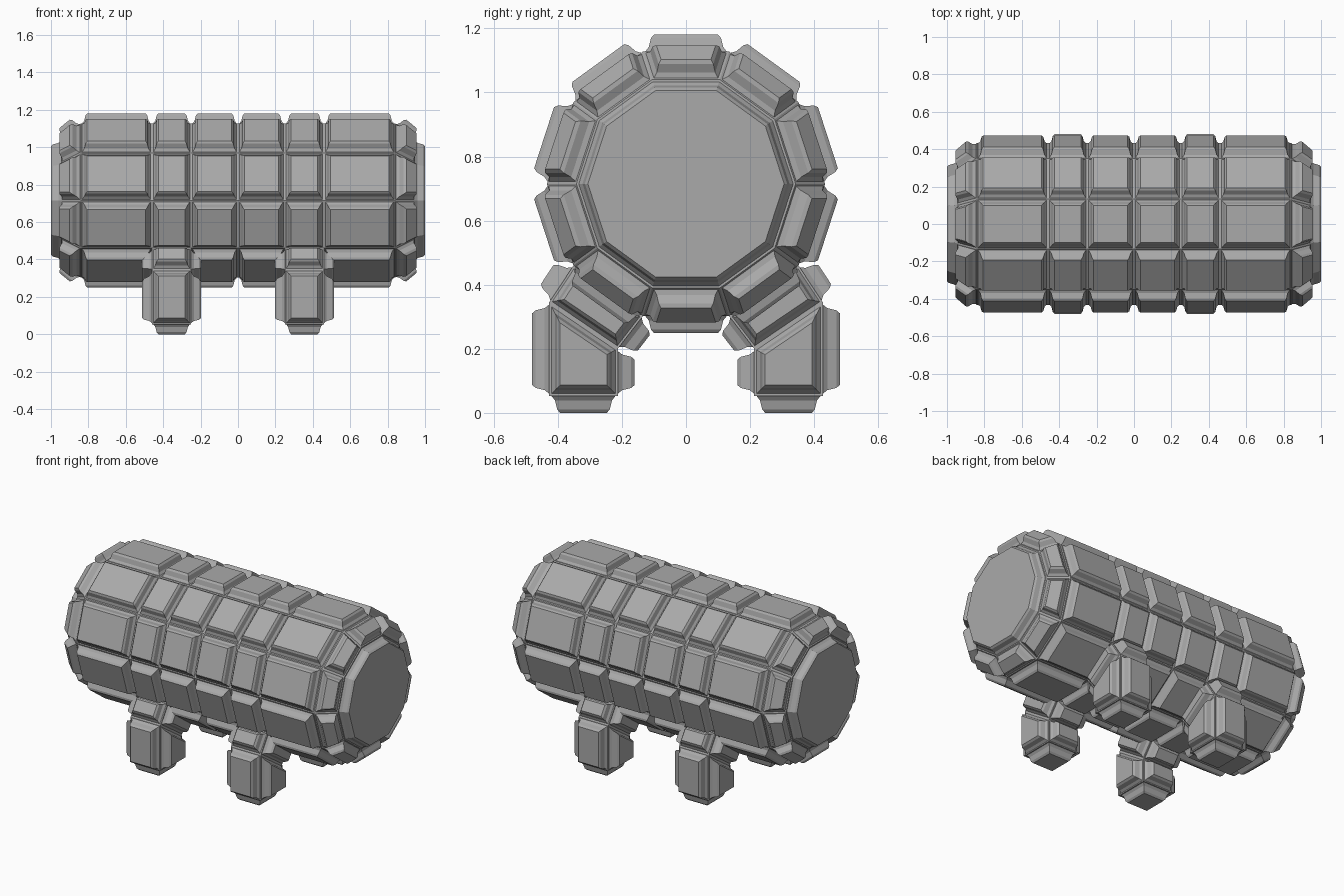
import bpy
import bmesh
from math import cos, sin, pi

SIDES = 10
AXIS_Z = 0.715
RADIUS, CAP_RADIUS = 0.434, 0.342
SEAMS = [0.0, 0.25, 0.46, 0.84]
CAP_X = 0.947
# Panel relief: (inward step, outward step)
RELIEF = [(0.007, 0.0), (0.011, 0.014), (0.007, 0.028), (0.009, 0.011)]

cube = bpy.data.objects.get("Cube")
if cube:
    bpy.data.objects.remove(cube, do_unlink=True)

grey = bpy.data.materials.new("plain grey")
grey.use_nodes = True
colour = (0.4, 0.4, 0.4, 1)
grey.diffuse_color = colour
grey.node_tree.nodes["Principled BSDF"].inputs["Base Color"].default_value = colour


def ring(bm, x, r):
    return [bm.verts.new((x, r * cos(2 * pi * k / SIDES), AXIS_Z + r * sin(2 * pi * k / SIDES)))
            for k in range(SIDES)]


def extrude_to(bm, face, place):
    """Extrude a face and move each new corner to place(corner)."""
    new = bmesh.ops.extrude_discrete_faces(bm, faces=[face])["faces"][0]
    for v in new.verts:
        v.co.y, v.co.z = place(v.co)
    return new


bm = bmesh.new()

# Ten-sided barrel with chamfered ends
stations = [(x, RADIUS) for x in SEAMS] + [(CAP_X, CAP_RADIUS)]
stations = [(-x, r) for x, r in reversed(stations[1:])] + stations
rings = [ring(bm, x, r) for x, r in stations]
for a, b in zip(rings, rings[1:]):
    for k in range(SIDES):
        n = (k + 1) % SIDES
        bm.faces.new((a[k], a[n], b[n], b[k]))
bm.faces.new(rings[0])
bm.faces.new(rings[-1])
bmesh.ops.recalc_face_normals(bm, faces=bm.faces[:])

# Four legs grown from the lower slanted faces
bm.faces.ensure_lookup_table()
roots = []
for f in bm.faces:
    c = f.calc_center_median()
    if SEAMS[1] < abs(c.x) < SEAMS[2] and 0.3 < c.z < 0.45 and abs(c.y) > 0.1:
        roots.append(f)
for root in roots:
    side = 1 if root.calc_center_median().y > 0 else -1
    hip = extrude_to(bm, root, lambda p: (side * 0.427, 0.345) if abs(p.y) > 0.25
                     else (side * 0.213, 0.2))
    extrude_to(bm, hip, lambda p: (p.y, 0.053))
bmesh.ops.recalc_face_normals(bm, faces=bm.faces[:])

# Raise a bevelled panel on every face
panels = bm.faces[:]
for inward, outward in RELIEF:
    bmesh.ops.inset_individual(bm, faces=panels, thickness=inward, depth=outward,
                               use_even_offset=True)

mesh = bpy.data.meshes.new("panelled_barrel_with_legs")
bm.to_mesh(mesh)
bm.free()
mesh.materials.append(grey)
barrel = bpy.data.objects.new("panelled_barrel_with_legs", mesh)
bpy.context.collection.objects.link(barrel)
